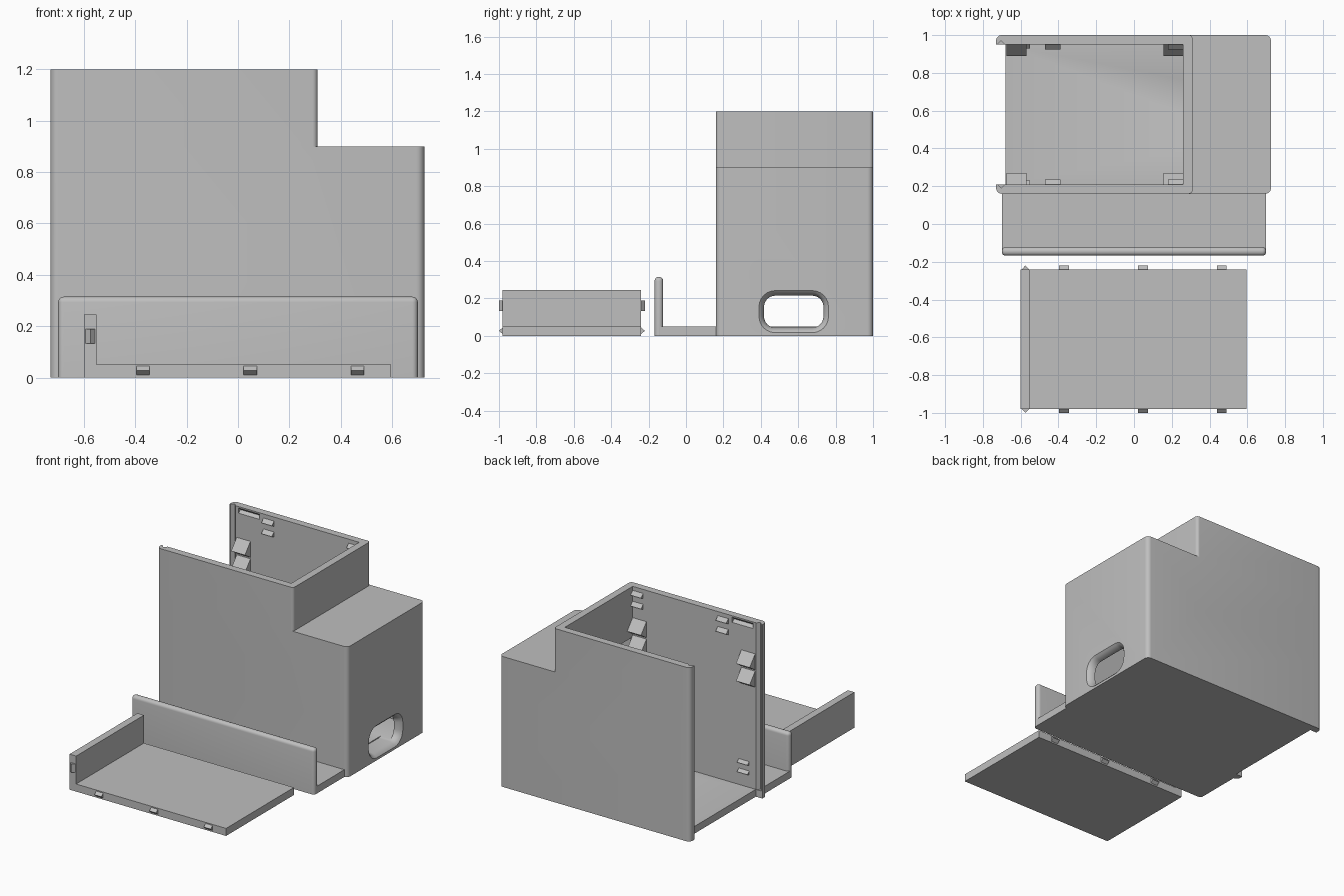
import bpy, bmesh, math

if "Cube" in bpy.data.objects:
    bpy.data.objects.remove(bpy.data.objects["Cube"])

grey = bpy.data.materials.new("light grey plastic")
grey.diffuse_color = (0.52, 0.52, 0.52, 1)
grey.use_nodes = True
grey.node_tree.nodes["Principled BSDF"].inputs["Base Color"].default_value = grey.diffuse_color


def make(name, bm):
    bmesh.ops.recalc_face_normals(bm, faces=bm.faces)
    me = bpy.data.meshes.new(name)
    bm.to_mesh(me)
    bm.free()
    me.materials.append(grey)
    ob = bpy.data.objects.new(name, me)
    bpy.context.collection.objects.link(ob)
    return ob


def loft(name, rings):
    """Closed solid through a list of equal-length point rings."""
    bm = bmesh.new()
    vs = [[bm.verts.new(p) for p in r] for r in rings]
    n = len(vs[0])
    for a, b in zip(vs, vs[1:]):
        for i in range(n):
            bm.faces.new((a[i], a[(i + 1) % n], b[(i + 1) % n], b[i]))
    bm.faces.new(vs[0])
    bm.faces.new(vs[-1])
    return make(name, bm)


def place(pts, axis, h):
    f = {'x': lambda a, b: (h, a, b), 'y': lambda a, b: (a, h, b), 'z': lambda a, b: (a, b, h)}[axis]
    return [f(a, b) for a, b in pts]


def prism(name, pts, axis, lo, hi):
    return loft(name, [place(pts, axis, lo), place(pts, axis, hi)])


def round_rect(x0, x1, y0, y1, r, seg=6):
    pts = []
    for cx, cy, a0 in ((x1 - r, y1 - r, 0), (x0 + r, y1 - r, 90), (x0 + r, y0 + r, 180), (x1 - r, y0 + r, 270)):
        for i in range(seg + 1):
            a = math.radians(a0 + 90 * i / seg)
            pts.append((cx + r * math.cos(a), cy + r * math.sin(a)))
    return pts


def box_pts(a0, a1, b0, b1):
    return [(a0, b0), (a1, b0), (a1, b1), (a0, b1)]


def activate(ob):
    bpy.ops.object.select_all(action='DESELECT')
    ob.select_set(True)
    bpy.context.view_layer.objects.active = ob


def boolean(ob, tool, op):
    activate(ob)
    m = ob.modifiers.new("bool", 'BOOLEAN')
    m.operation, m.object, m.solver = op, tool, 'EXACT'
    bpy.ops.object.modifier_apply(modifier=m.name)
    bpy.data.objects.remove(tool, do_unlink=True)


def smooth(ob):
    activate(ob)
    bpy.ops.object.shade_smooth_by_angle(angle=math.radians(30))


# Housing: tall block joined with a lower shoulder
housing = prism("housing", round_rect(-0.73, 0.725, 0.16, 1.0, 0.03), 'z', 0, 0.9)
tower = prism("tower", round_rect(-0.73, 0.31, 0.16, 1.0, 0.02), 'z', 0.5, 1.2)
# Trim the tower to sit on the shoulder with matching left corners
tower_trim = prism("trim", round_rect(-0.73, 0.9, 0.16, 1.0, 0.03), 'z', 0.4, 1.3)
boolean(tower, tower_trim, 'INTERSECT')
boolean(housing, tower, 'UNION')

# Hollow interior, open at the top and left
cavity = [(-0.68, 0.05), (0.675, 0.05), (0.675, 0.85), (0.26, 0.85), (0.26, 1.3),
          (-1, 1.3), (-1, -0.1), (-0.68, -0.1)]
boolean(housing, prism("cavity", cavity, 'y', 0.21, 0.95), 'DIFFERENCE')

# Flared port through the right wall
rings = []
for x, g in ((0.6, 0), (0.68, 0), (0.70, 0.006), (0.715, 0.015), (0.7251, 0.027), (0.8, 0.027)):
    rings.append(place(round_rect(0.417 - g, 0.735 + g, 0.044 - g, 0.215 + g, 0.06 + g), 'x', x))
boolean(housing, loft("port", rings), 'DIFFERENCE')

# Snap grooves at the open left end and along the top of both walls
for face, s in ((0.21, -1), (0.95, 1)):
    inner, deep = face - s * 0.005, face + s * 0.02
    groove = [(-0.728, inner), (-0.703, deep), (-0.678, inner)]
    boolean(housing, prism("groove", groove, 'z', 0.05, 1.3), 'DIFFERENCE')
    groove = [(inner, 1.15), (deep, 1.172), (inner, 1.195)]
    boolean(housing, prism("top_groove", groove, 'x', -0.66, -0.5), 'DIFFERENCE')
smooth(housing)


# Wedge ribs inside both walls: x range, centre height, half height, depth
ribs = [(-0.47, -0.39, 1.155, 0.022, 0.025), (-0.47, -0.39, 1.08, 0.022, 0.025),
        (0.18, 0.26, 1.155, 0.022, 0.025), (0.18, 0.26, 1.08, 0.022, 0.025),
        (-0.63, -0.55, 0.215, 0.018, 0.02), (-0.63, -0.55, 0.15, 0.018, 0.02),
        (-0.675, -0.57, 0.93, 0.06, 0.06), (-0.675, -0.57, 0.81, 0.06, 0.06),
        (0.155, 0.26, 0.93, 0.06, 0.06), (0.155, 0.26, 0.81, 0.06, 0.06)]
for wall, face, s in (("front", 0.21, 1), ("back", 0.95, -1)):
    for x0, x1, z, h, d in ribs:
        tri = [(face - s * 0.005, z - h), (face + s * d, z - h * 0.3), (face - s * 0.005, z + h)]
        prism(wall + "_inner_rib", tri, 'x', x0, x1)

# Front tray: floor and rounded lip
prism("tray_floor", box_pts(-0.70, 0.70, -0.14, 0.165), 'z', 0, 0.05)
lip = prism("tray_lip", box_pts(-0.70, 0.70, -0.168, -0.122), 'z', 0, 0.315)
bm = bmesh.new()
bm.from_mesh(lip.data)
edges = [e for e in bm.edges if max(v.co.z for v in e.verts) > 0.1]
bmesh.ops.bevel(bm, geom=edges, offset=0.0215, segments=5, profile=0.5, affect='EDGES')
bm.to_mesh(lip.data)
bm.free()
smooth(lip)

# Separate L-shaped cover lying in front
cover = [(-0.6, 0), (0.595, 0), (0.595, 0.052), (-0.55, 0.052), (-0.55, 0.245), (-0.6, 0.245)]
prism("cover", cover, 'y', -0.98, -0.24)

# Snap tabs on both ends of the cover
for face, s in ((-0.98, -1), (-0.24, 1)):
    root, tip = face - s * 0.003, face + s * 0.02
    for x in (-0.37, 0.048, 0.465):
        prism("cover_tab", [(root, 0.007), (tip, 0.027), (root, 0.047)], 'x', x - 0.026, x + 0.026)
    prism("cover_side_tab", [(-0.597, root), (-0.575, tip), (-0.553, root)], 'z', 0.132, 0.19)
